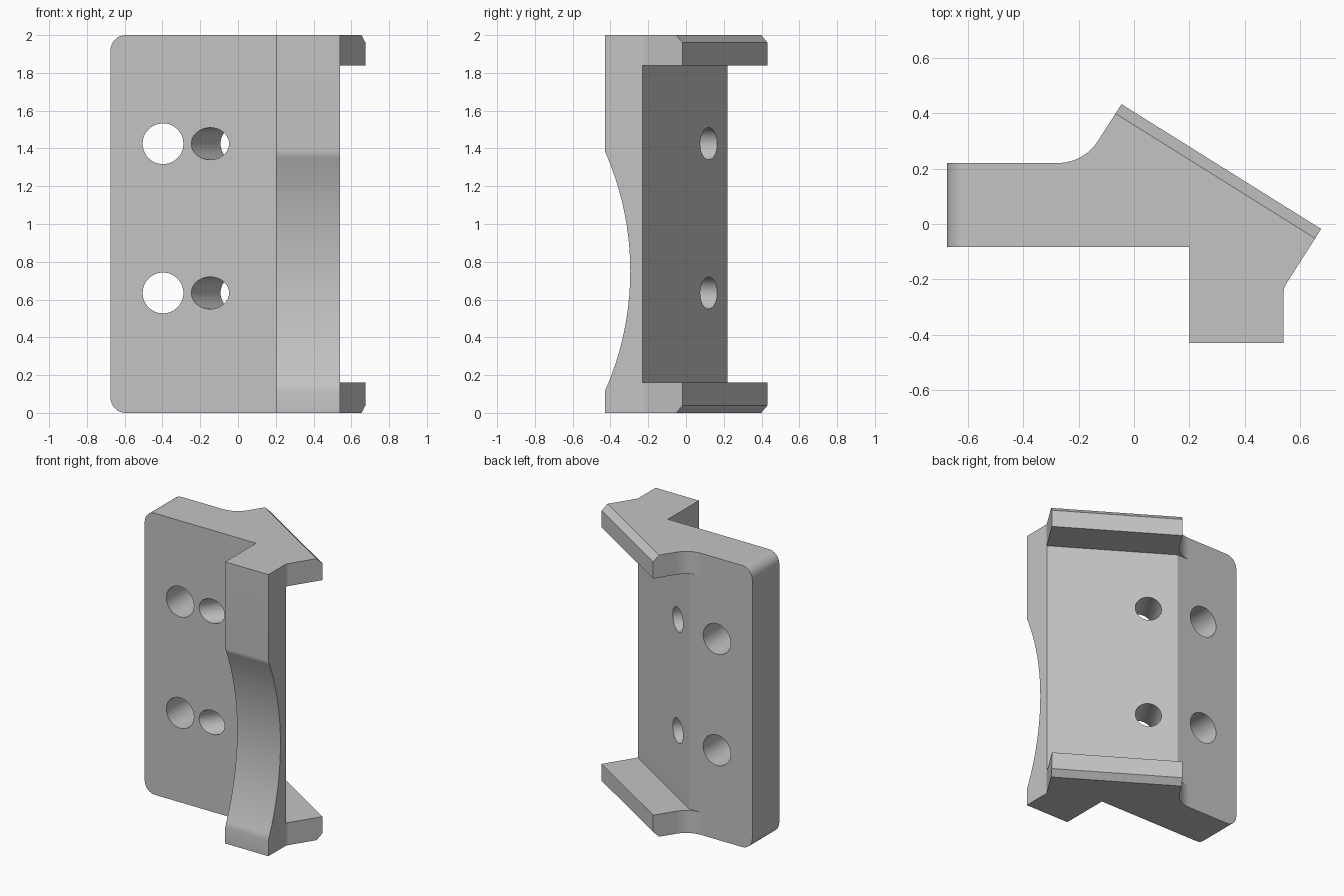
import bpy, bmesh, math
from mathutils import Vector, Matrix

if "Cube" in bpy.data.objects:
    bpy.data.objects.remove(bpy.data.objects["Cube"])

grey = bpy.data.materials.new("plain grey")
grey.diffuse_color = (0.55, 0.55, 0.55, 1)
grey.use_nodes = True
grey.node_tree.nodes["Principled BSDF"].inputs["Base Color"].default_value = grey.diffuse_color

# Slanted seat: direction along it and its outward normal
ALONG = Vector((0.848, -0.53)).normalized()
OUT = Vector((0.53, 0.848)).normalized()


def to_object(bm, name):
    bmesh.ops.recalc_face_normals(bm, faces=bm.faces)
    me = bpy.data.meshes.new(name)
    bm.to_mesh(me)
    bm.free()
    me.materials.append(grey)
    ob = bpy.data.objects.new(name, me)
    bpy.context.collection.objects.link(ob)
    return ob


def prism(points, z0, z1):
    bm = bmesh.new()
    face = bm.faces.new([bm.verts.new((p[0], p[1], z0)) for p in points])
    ext = bmesh.ops.extrude_face_region(bm, geom=[face])
    verts = [g for g in ext["geom"] if isinstance(g, bmesh.types.BMVert)]
    bmesh.ops.translate(bm, verts=verts, vec=(0, 0, z1 - z0))
    return bm


def bevel(bm, test, offset, segments):
    edges = [e for e in bm.edges if all(test(v.co) for v in e.verts)]
    bmesh.ops.bevel(bm, geom=edges, offset=offset, segments=segments,
                    profile=0.5, affect='EDGES')


def rod(name, centre, axis, radius, depth, sides):
    bm = bmesh.new()
    rot = Vector(axis).to_track_quat('Z', 'Y').to_matrix().to_4x4()
    bmesh.ops.create_cone(bm, cap_ends=True, segments=sides, radius1=radius,
                          radius2=radius, depth=depth,
                          matrix=Matrix.Translation(centre) @ rot)
    ob = to_object(bm, name)
    ob.hide_render = True
    return ob


def combine(target, other, operation):
    mod = target.modifiers.new("combine", 'BOOLEAN')
    mod.operation = operation
    mod.solver = 'EXACT'
    mod.object = other
    bpy.context.view_layer.objects.active = target
    bpy.ops.object.modifier_apply(modifier=mod.name)
    bpy.data.objects.remove(other, do_unlink=True)


def fillet(corner, d1, d2, radius, steps):
    """Points of an arc rounding the corner between directions d1 and d2."""
    corner, d1, d2 = Vector(corner), Vector(d1), Vector(d2)
    half = d1.angle(d2) / 2
    centre = corner + (d1 + d2).normalized() * radius / math.sin(half)
    t = radius / math.tan(half)
    a, b = corner + d1 * t - centre, corner + d2 * t - centre
    turn = a.angle(b)
    return [centre + (a * math.sin((1 - i / steps) * turn)
                      + b * math.sin(i / steps * turn)) / math.sin(turn)
            for i in range(steps + 1)]


# Body: plate, slanted seat and leg, with rounded plate corners
inner_l, inner_r = Vector((-0.18, 0.22)), Vector((0.54, -0.23))
bm = prism([(-0.675, -0.083), (0.2, -0.083), (0.2, -0.43), (0.54, -0.43),
            inner_r, inner_l, (-0.675, 0.22)], 0, 2)
bevel(bm, lambda c: c.x < -0.67 and c.z < 0.01, 0.08, 8)
bevel(bm, lambda c: c.x < -0.67 and c.z > 1.99, 0.08, 8)
body = to_object(bm, "bracket_body")

# Flanges at both ends, chamfered on their outer tip edge
tip_l, tip_r = Vector((-0.045, 0.432)), Vector((0.675, -0.018))
outline = (fillet(inner_l, (-1, 0), OUT, 0.17, 12) + [tip_l, tip_r]
           + fillet(inner_r, OUT, (0, -1), 0.05, 5)
           + [(0.45, -0.26), (0.2, -0.05), (-0.2, 0.1)])
limit = tip_l.dot(OUT) - 0.01
for z0, z1, outer in ((0, 0.16, 0), (1.84, 2, 2)):
    bm = prism(outline, z0, z1)
    bevel(bm, lambda c: abs(c.z - outer) < 0.001 and c.xy.dot(OUT) > limit, 0.04, 1)
    combine(body, to_object(bm, "end_flange"), 'UNION')

# Curved relief in the leg front
combine(body, rod("leg_relief", (0.37, -1.865, 0.75), (1, 0, 0), 1.57, 0.6, 160),
        'DIFFERENCE')

# Straight holes and holes square to the slanted seat
for z in (0.635, 1.425):
    combine(body, rod("plate_hole", (-0.397, 0.07, z), (0, 1, 0), 0.108, 1, 48),
            'DIFFERENCE')
    combine(body, rod("seat_hole", (-0.083, 0.02, z), (OUT.x, OUT.y, 0), 0.085, 1, 48),
            'DIFFERENCE')

# Smooth curves, crisp edges
bpy.ops.object.select_all(action='DESELECT')
body.select_set(True)
bpy.context.view_layer.objects.active = body
bpy.ops.object.shade_smooth_by_angle(angle=math.radians(25))
weighted = body.modifiers.new("weighted", 'WEIGHTED_NORMAL')
weighted.keep_sharp = True
